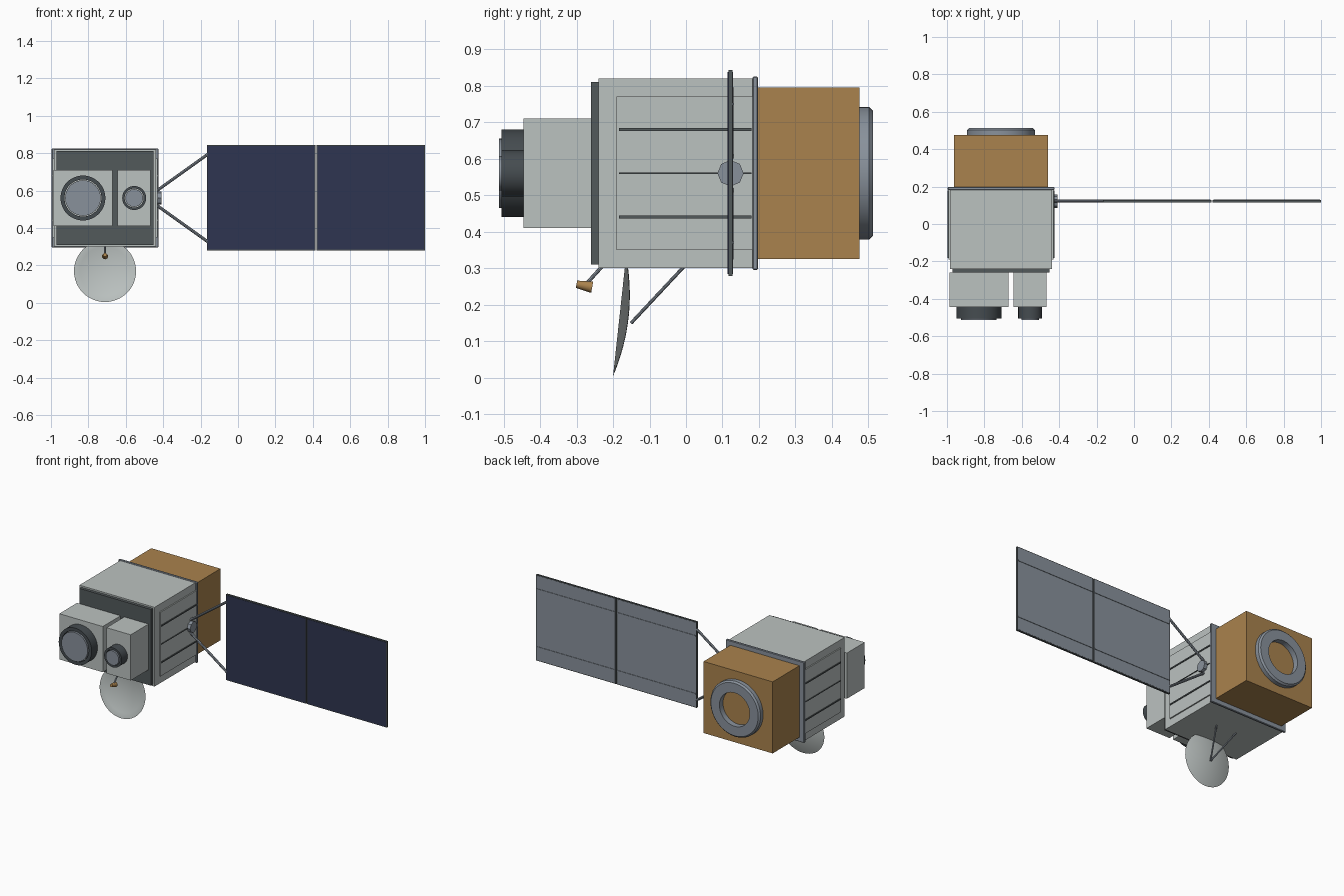
import bpy, bmesh, math
from mathutils import Vector, Matrix

old = bpy.data.objects.get("Cube")
if old:
    bpy.data.objects.remove(old, do_unlink=True)


def material(name, *rgb):
    m = bpy.data.materials.new(name)
    m.use_nodes = True
    m.diffuse_color = (*rgb, 1)
    m.node_tree.nodes["Principled BSDF"].inputs["Base Color"].default_value = (*rgb, 1)
    return m


WHITE = material("pale grey paint", .50, .54, .53)
DARK = material("dark grey plate", .085, .10, .105)
BARREL = material("charcoal barrel", .06, .072, .08)
METAL = material("blue grey metal", .25, .285, .33)
GOLD = material("gold foil", .40, .225, .075)
NAVY = material("navy solar cells", .028, .036, .082)


def finish(name, bm, mat, smooth=False):
    bmesh.ops.recalc_face_normals(bm, faces=bm.faces)
    me = bpy.data.meshes.new(name)
    bm.to_mesh(me)
    bm.free()
    me.materials.append(mat)
    ob = bpy.data.objects.new(name, me)
    bpy.context.collection.objects.link(ob)
    if smooth:
        bpy.ops.object.select_all(action='DESELECT')
        bpy.context.view_layer.objects.active = ob
        ob.select_set(True)
        bpy.ops.object.shade_smooth_by_angle(angle=math.radians(35))
    return ob


def box(name, mat, x, y, z, bevel=0):
    """Box given its (low, high) range on each axis."""
    bm = bmesh.new()
    bmesh.ops.create_cube(bm, size=1)
    for v in bm.verts:
        v.co = [r[0] + (c + .5) * (r[1] - r[0]) for r, c in zip((x, y, z), v.co)]
    if bevel:
        bmesh.ops.bevel(bm, geom=bm.edges[:], offset=bevel, segments=1, affect='EDGES')
    return finish(name, bm, mat)


def rod(name, mat, a, b, r1, r2=None, sides=8):
    """Cylinder or cone between two points."""
    a, b = Vector(a), Vector(b)
    d = b - a
    bm = bmesh.new()
    bmesh.ops.create_cone(bm, cap_ends=True, segments=sides, radius1=r1,
                          radius2=r1 if r2 is None else r2, depth=d.length)
    bm.transform(Matrix.Translation((a + b) / 2) @ d.to_track_quat('Z', 'Y').to_matrix().to_4x4())
    return finish(name, bm, mat, sides > 8)


def lathe(name, mat, profile, origin, axis, closed=False, sides=48):
    """Spin a (radius, height) profile about an axis through origin."""
    bm = bmesh.new()
    vs = [bm.verts.new((r, 0, h)) for r, h in profile]
    pairs = list(zip(vs, vs[1:])) + ([(vs[-1], vs[0])] if closed else [])
    edges = [bm.edges.new(p) for p in pairs]
    bmesh.ops.spin(bm, geom=vs + edges, cent=(0, 0, 0), axis=(0, 0, 1),
                   angle=math.tau, steps=sides, use_duplicate=False)
    bmesh.ops.remove_doubles(bm, verts=bm.verts[:], dist=1e-5)
    bm.transform(Matrix.Translation(origin) @ Vector(axis).to_track_quat('Z', 'Y').to_matrix().to_4x4())
    return finish(name, bm, mat, True)


CX, CZ = -.711, .56

# Main bus, front plate and rear flange
box("main_body", WHITE, (CX - .273, CX + .273), (-.24, .182), (.30, .82))
box("front_plate", DARK, (CX - .26, CX + .26), (-.26, -.24), (.31, .81))
box("rear_flange", METAL, (CX - .285, CX + .285), (.182, .197), (.295, .825), .003)

# Ribbed radiator panel on each side
for side, label in ((1, "left"), (-1, "right")):
    def across(a, b):
        return sorted((CX + side * a, CX + side * b))
    box(label + "_radiator", WHITE, across(.27, .281), (-.19, .182), (.35, .77))
    for i, half in enumerate((.004, .002, .004)):
        z = CZ + .12 * (i - 1)
        box(f"{label}_radiator_rib_{i + 1}", DARK, across(.28, .286),
            (-.183, .18), (z - half, z + half))

# Rear foil box and docking ring
box("rear_foil_box", GOLD, (CX - .251, CX + .251), (.197, .475), (.325, .795))
lathe("docking_ring", METAL, [(.11, 0), (.182, 0), (.182, .027), (.172, .037), (.11, .037)],
      (CX, .475, CZ), (0, 1, 0), closed=True)

# Two camera instruments: housing, barrel with raised lip, lens
for label, x0, x1, cx, r, glass in (("large", -.987, -.671, -.829, .12, .095),
                                    ("small", -.644, -.468, -.555, .064, .047)):
    box(label + "_camera_housing", WHITE, (x0, x1), (-.445, -.26), (.41, .71))
    lathe(label + "_camera_barrel", BARREL,
          [(r, 0), (r, .06), (glass + .004, .06), (glass + .004, .03)],
          (cx, -.445, CZ), (0, -1, 0))
    rod(label + "_camera_lens", METAL, (cx, -.445, CZ), (cx, -.512, CZ), glass, sides=48)

# Dish, shallow bowl facing forward and slightly up
R, DEPTH = .166, .025
outer = [(R * i / 10, DEPTH * ((i / 10) ** 2 - 1)) for i in range(11)]
inner = [(r, h + .003) for r, h in reversed(outer[:-1])]
lathe("dish", WHITE, outer + inner, (CX, -.182, .169), (0, -.994, .108))
for side, label in ((1, "left"), (-1, "right")):
    rod(label + "_dish_strut", METAL, (CX, -.15, .15), (CX + side * .075, -.005, .305), .005)

# Feed horn on its arm
rod("feed_arm", METAL, (CX, -.225, .31), (CX, -.275, .255), .005)
rod("feed_horn", GOLD, (CX, -.30, .256), (CX, -.257, .248), .010, .016, sides=16)

# Array hub and yoke
PY = .122
rod("array_hub", METAL, (CX + .27, PY, CZ), (-.408, PY, CZ), .036)
for s, label in ((1, "upper"), (-1, "lower")):
    rod(label + "_array_arm", METAL, (-.43, PY, CZ + s * .042), (-.16, PY, CZ + s * .235), .008)

# Two solar panels: frame, cells in front, backing sheet and rails behind
for i, (x0, x1) in enumerate(((-.167, .414), (.419, 1.0)), 1):
    box(f"solar_frame_{i}", DARK, (x0, x1), (PY - .006, PY + .006), (.279, .843))
    inset = (x0 + .005, x1 - .005)
    box(f"solar_cells_{i}", NAVY, inset, (PY - .008, PY - .005), (.284, .838))
    box(f"solar_backing_{i}", METAL, inset, (PY + .005, PY + .007), (.284, .838))
    for z in (.37, .75):
        box(f"solar_rail_{i}", METAL, inset, (PY + .006, PY + .010), (z - .003, z + .003))
